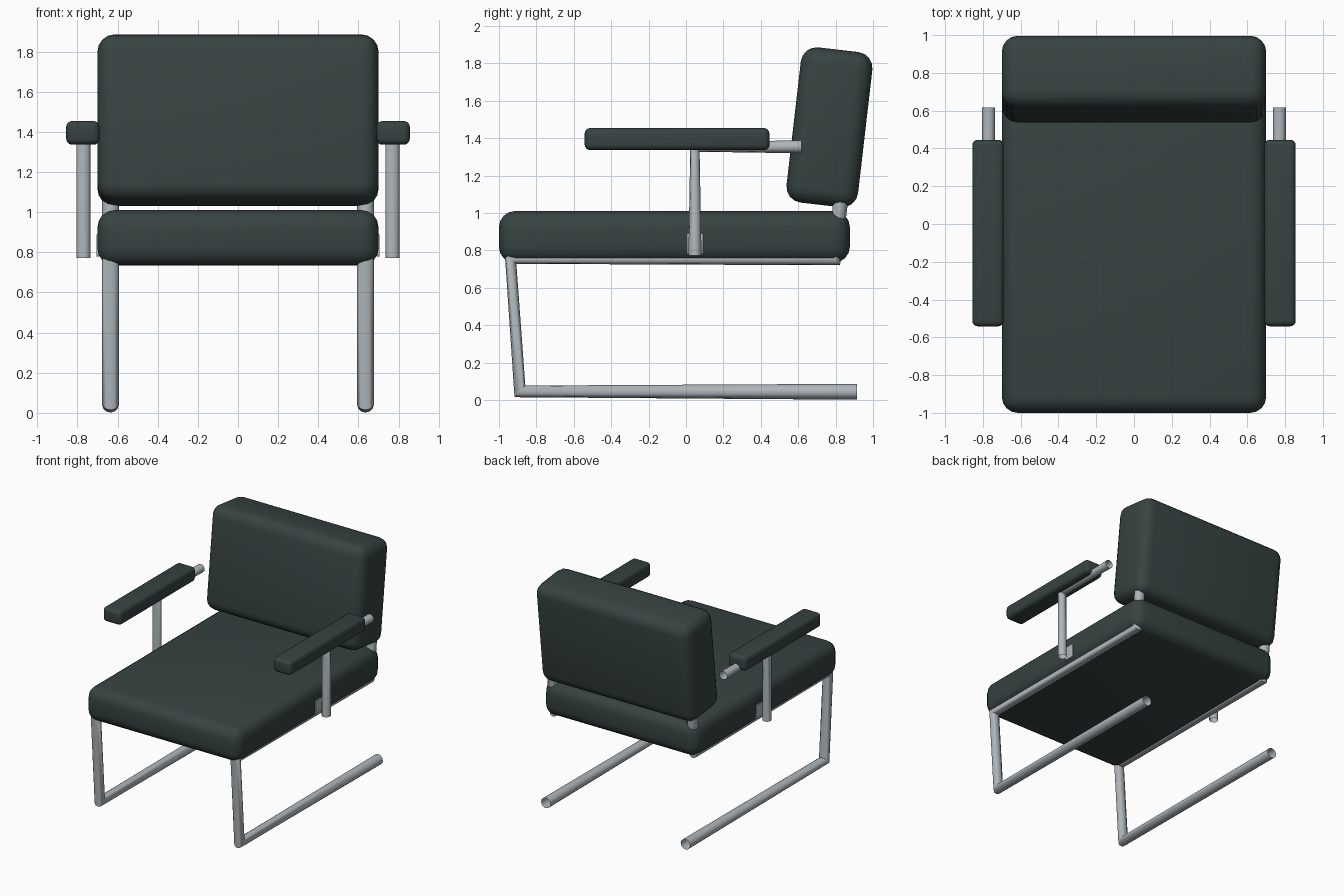
import bpy
from math import radians

cube = bpy.data.objects.get("Cube")
if cube:
    bpy.data.objects.remove(cube, do_unlink=True)


def make_material(name, rgb, metallic, roughness):
    mat = bpy.data.materials.new(name)
    mat.use_nodes = True
    color = (*rgb, 1)
    mat.diffuse_color = color
    shader = mat.node_tree.nodes["Principled BSDF"]
    shader.inputs["Base Color"].default_value = color
    shader.inputs["Metallic"].default_value = metallic
    shader.inputs["Roughness"].default_value = roughness
    return mat


fabric = make_material("dark green fabric", (0.037, 0.056, 0.054), 0, 0.7)
steel = make_material("pale steel", (0.43, 0.47, 0.5), 0, 0.4)


def activate(obj):
    bpy.ops.object.select_all(action='DESELECT')
    obj.select_set(True)
    bpy.context.view_layer.objects.active = obj


def padded_box(name, center, size, radius, mat, tilt=0):
    """Box with rounded edges, leaning back by tilt degrees."""
    bpy.ops.mesh.primitive_cube_add(size=1, location=center)
    obj = bpy.context.object
    obj.name = name
    obj.scale = size
    bpy.ops.object.transform_apply(location=False, rotation=False, scale=True)
    obj.rotation_euler.x = -radians(tilt)
    bevel = obj.modifiers.new("rounded edges", 'BEVEL')
    bevel.width = radius
    bevel.segments = 4
    obj.data.materials.append(mat)
    bpy.ops.object.shade_smooth()
    return obj


def tube(name, x, path, radius):
    """Open-ended steel tube bent along (y, z) points in the plane at x."""
    curve = bpy.data.curves.new(name, 'CURVE')
    curve.dimensions = '3D'
    curve.bevel_depth = radius
    curve.bevel_resolution = 4
    spline = curve.splines.new('POLY')
    spline.points.add(len(path) - 1)
    for point, (y, z) in zip(spline.points, path):
        point.co = (x, y, z, 1)
    obj = bpy.data.objects.new(name, curve)
    bpy.context.collection.objects.link(obj)
    curve.materials.append(steel)
    activate(obj)
    bpy.ops.object.convert(target='MESH')
    bpy.ops.object.shade_smooth_by_angle(angle=radians(50))


# Cushions
padded_box("seat_cushion", (0, -0.062, 0.872), (1.4, 1.876, 0.276), 0.085, fabric)
padded_box("back_cushion", (0, 0.767, 1.458), (1.4, 0.385, 0.835), 0.085, fabric, tilt=6.6)

# Sled legs, seat rails and back supports bent from one tube per side
frame_path = [(0.915, 0.044), (-0.888, 0.046), (-0.938, 0.757),
              (0.795, 0.752), (0.835, 1.15)]
# Arm post turning back into the arm rail
arm_path = [(0.048, 0.772), (0.048, 1.352), (0.617, 1.354)]

for side, s in (("left", 1), ("right", -1)):
    tube(side + "_frame_tube", s * 0.635, frame_path, 0.0425)
    tube(side + "_arm_tube", s * 0.77, arm_path, 0.035)
    padded_box(side + "_armrest", (s * 0.773, -0.048, 1.395),
               (0.166, 0.988, 0.118), 0.03, fabric)
    # Mount where the arm post meets the side of the seat
    padded_box(side + "_arm_mount", (s * 0.698, 0.048, 0.835),
               (0.016, 0.09, 0.11), 0.003, steel)
